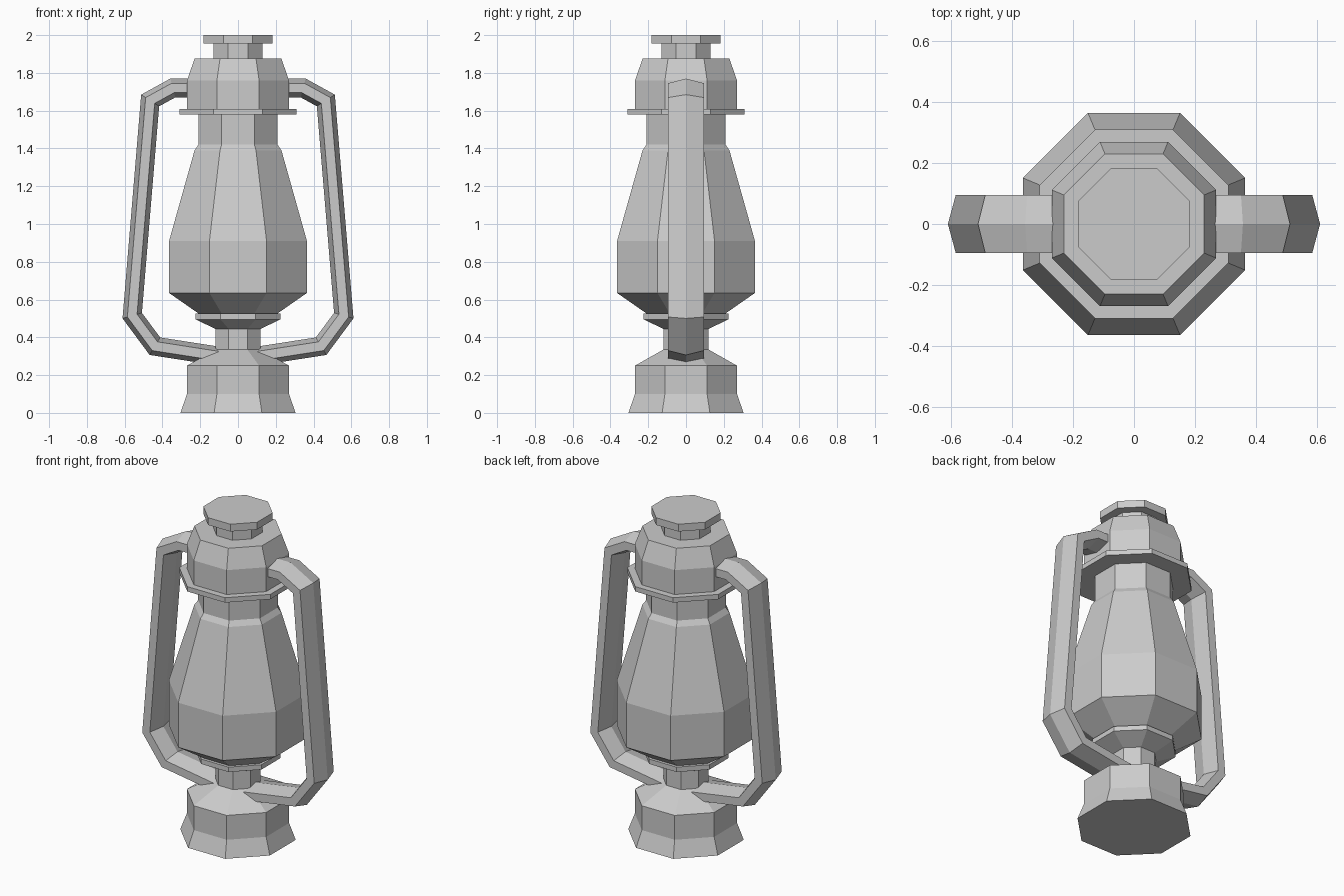
import bpy
import bmesh
from math import cos, sin, pi
from mathutils import Vector

cube = bpy.data.objects.get("Cube")
if cube:
    bpy.data.objects.remove(cube, do_unlink=True)

metal = bpy.data.materials.new("plain grey")
metal.use_nodes = True
GREY = (0.6, 0.6, 0.6, 1.0)
metal.diffuse_color = GREY
metal.node_tree.nodes["Principled BSDF"].inputs["Base Color"].default_value = GREY


def loft(name, rings):
    """Skin a list of equal-sized vertex rings and cap both ends."""
    bm = bmesh.new()
    loops = [[bm.verts.new(p) for p in ring] for ring in rings]
    n = len(loops[0])
    for a, b in zip(loops, loops[1:]):
        for i in range(n):
            j = (i + 1) % n
            bm.faces.new((a[i], a[j], b[j], b[i]))
    bm.faces.new(loops[0])
    bm.faces.new(loops[-1])
    bmesh.ops.recalc_face_normals(bm, faces=bm.faces)
    mesh = bpy.data.meshes.new(name)
    bm.to_mesh(mesh)
    bm.free()
    mesh.materials.append(metal)
    obj = bpy.data.objects.new(name, mesh)
    bpy.context.collection.objects.link(obj)
    return obj


def octagon_part(name, profile):
    """Eight-sided lathe; the profile holds (flat-side radius, height)."""
    rings = []
    for r, z in profile:
        c = r / cos(pi / 8)
        rings.append([(c * cos((i + 0.5) * pi / 4), c * sin((i + 0.5) * pi / 4), z)
                      for i in range(8)])
    return loft(name, rings)


def handle(name, side, path, half_depth, half_width):
    """Sweep a flattened hexagon along a path in the xz plane with mitred bends."""
    pts = [Vector((side * x, 0, z)) for x, z in path]
    rings = []
    for i, p in enumerate(pts):
        d_in = (p - pts[max(i - 1, 0)]).normalized()
        d_out = (pts[min(i + 1, len(pts) - 1)] - p).normalized()
        tangent = (d_in + d_out).normalized()
        ref = d_out if d_out.length else d_in
        normal = Vector((tangent.z, 0, -tangent.x)) / tangent.dot(ref)
        ring = []
        for k in range(6):
            a = k * pi / 3
            y = half_width * sin(a) / sin(pi / 3)
            ring.append(p + normal * (half_depth * cos(a)) + Vector((0, y, 0)))
        rings.append(ring)
    return loft(name, rings)


# Fuel tank, stem and burner plate
octagon_part("base_tank", [(0.305, 0), (0.27, 0.1), (0.27, 0.25), (0.12, 0.335)])
octagon_part("stem", [(0.12, 0.32), (0.12, 0.46)])
octagon_part("burner_plate", [(0.12, 0.445), (0.225, 0.495), (0.225, 0.525)])

# Glass body and neck
octagon_part("globe", [(0.2, 0.52), (0.365, 0.635), (0.365, 0.91),
                       (0.23, 1.39), (0.21, 1.42)])
octagon_part("neck", [(0.21, 1.41), (0.21, 1.59)])

# Hood, chimney and lid
octagon_part("hood_rim", [(0.31, 1.58), (0.31, 1.61)])
octagon_part("hood", [(0.27, 1.6), (0.27, 1.76), (0.23, 1.875)])
octagon_part("chimney", [(0.13, 1.87), (0.13, 1.96)])
octagon_part("lid", [(0.183, 1.955), (0.183, 2.0)])

# Side tubes
TUBE = [(0.2, 1.72), (0.345, 1.72), (0.465, 1.654), (0.56, 0.515),
        (0.44, 0.353), (0.06, 0.294)]
for name, side in (("left_tube", 1), ("right_tube", -1)):
    handle(name, side, TUBE, 0.05, 0.095)
